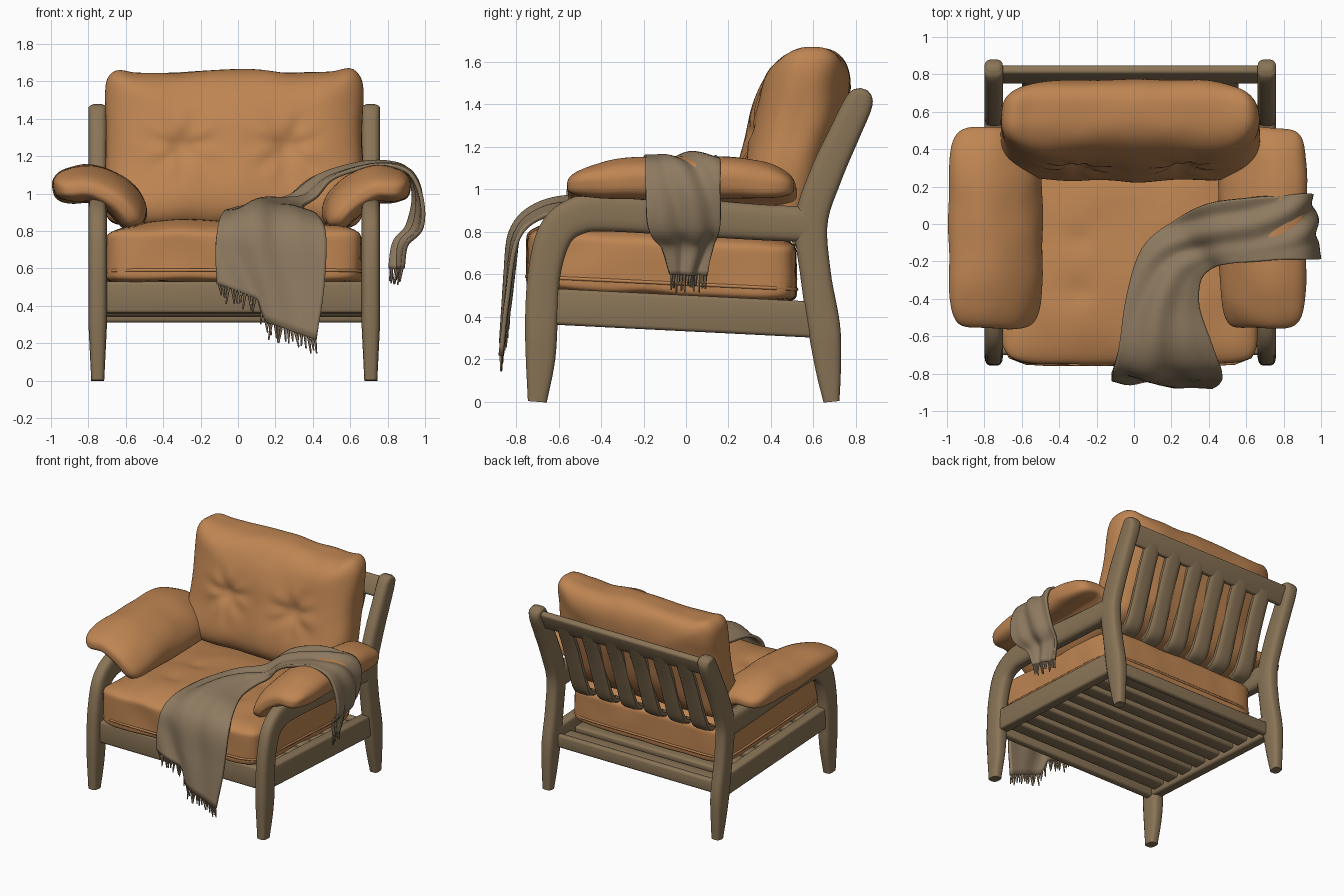
import bpy, bmesh, math, random
from mathutils import Vector, Matrix, noise

random.seed(4)
if "Cube" in bpy.data.objects:
    bpy.data.objects.remove(bpy.data.objects["Cube"], do_unlink=True)

CX = -0.02      # chair centre line
SIDE = 0.73     # side frame distance from the centre line


def material(name, rgb):
    m = bpy.data.materials.new(name)
    m.use_nodes = True
    m.diffuse_color = (*rgb, 1)
    m.node_tree.nodes["Principled BSDF"].inputs["Base Color"].default_value = (*rgb, 1)
    return m


LEATHER = material("tan leather", (0.52, 0.235, 0.085))
WOOD = material("brown wood", (0.25, 0.174, 0.094))
WOOL = material("taupe wool", (0.27, 0.195, 0.118))


def finish(name, bm, mat, angle=40):
    bmesh.ops.recalc_face_normals(bm, faces=bm.faces)
    me = bpy.data.meshes.new(name)
    bm.to_mesh(me)
    bm.free()
    me.materials.append(mat)
    me.shade_smooth()
    me.set_sharp_from_angle(angle=math.radians(angle))
    ob = bpy.data.objects.new(name, me)
    bpy.context.collection.objects.link(ob)
    return ob


def spline(pts, t):
    """Smooth curve through pts, t from 0 to 1."""
    n = len(pts) - 1
    i = min(int(max(t, 0) * n), n - 1)
    f = t * n - i
    b, c = Vector(pts[i]), Vector(pts[i + 1])
    a = Vector(pts[i - 1]) if i else b * 2 - c
    d = Vector(pts[i + 2]) if i + 2 <= n else c * 2 - b
    return b + (c - a) * (f / 2) + (a * 2 - b * 5 + c * 4 - d) * (f * f / 2) \
        + (b * 3 - a - c * 3 + d) * (f ** 3 / 2)


def sweep(name, x, pts, half_x, steps=44, sides=16):
    """Rounded timber along (y, z, half width) points in a side plane."""
    bm = bmesh.new()
    rings = []
    for s in range(steps + 1):
        t = s / steps
        p = spline(pts, t)
        d = spline(pts, min(t + 0.01, 1)) - spline(pts, max(t - 0.01, 0))
        d = Vector((d.x, d.y)).normalized()
        hx = half_x * min(1, 0.7 + p.y, 0.4 + 13 * p.z)
        ring = []
        for k in range(sides):
            a = math.tau * (k + 0.5) / sides
            c, q = (math.copysign(abs(f) ** 0.6, f) for f in (math.cos(a), math.sin(a)))
            ring.append(bm.verts.new((x + c * hx, p.x - d.y * q * p.z, p.y + d.x * q * p.z)))
        rings.append(ring)
    for r0, r1 in zip(rings, rings[1:]):
        for k in range(sides):
            j = (k + 1) % sides
            bm.faces.new((r0[k], r0[j], r1[j], r1[k]))
    bm.faces.new(rings[0])
    bm.faces.new(rings[-1])
    return finish(name, bm, WOOD)


def bar(name, a, b, width, height, up=(0, 0, 1), bevel=0.018):
    """Rounded plank from a to b."""
    a, b = Vector(a), Vector(b)
    d = (b - a).normalized()
    side = Vector(up).cross(d).normalized()
    rot = Matrix((d, side, d.cross(side))).transposed().to_4x4()
    bm = bmesh.new()
    bmesh.ops.create_cube(bm, size=1)
    bmesh.ops.scale(bm, vec=((b - a).length, width, height), verts=bm.verts)
    bmesh.ops.bevel(bm, geom=bm.edges[:], offset=bevel, segments=3, profile=0.5, affect='EDGES')
    bmesh.ops.transform(bm, matrix=Matrix.Translation((a + b) / 2) @ rot, verts=bm.verts)
    return finish(name, bm, WOOD)


def cushion(name, place, pair_k, axis_k, ripple=0.012, cuts=30):
    """Stuffed block: a superellipsoid sent through a placing function."""
    bm = bmesh.new()
    bmesh.ops.create_cube(bm, size=2)
    bmesh.ops.subdivide_edges(bm, edges=bm.edges[:], cuts=cuts, use_grid_fill=True)
    for v in bm.verts:
        x, y, z = (abs(c) for c in v.co)
        r = ((y ** pair_k + z ** pair_k) ** (axis_k / pair_k) + x ** axis_k) ** (1 / axis_k)
        p = Vector(place(*(v.co / r)))
        v.co = p + noise.noise_vector(p * 4.5) * ripple
    return finish(name, bm, LEATHER, 70)


# Side frames: front leg flowing into the arm, back post, side rail
ARM = [(-0.70, 0, 0.045), (-0.685, 0.2, 0.07), (-0.68, 0.4, 0.078), (-0.665, 0.62, 0.078),
       (-0.61, 0.80, 0.085), (-0.50, 0.88, 0.09), (-0.35, 0.895, 0.095), (0, 0.87, 0.09),
       (0.35, 0.845, 0.085), (0.58, 0.835, 0.085)]
POST = [(0.685, 0, 0.038), (0.67, 0.15, 0.06), (0.65, 0.35, 0.077), (0.61, 0.6, 0.073),
        (0.59, 0.85, 0.078), (0.66, 1.07, 0.078), (0.75, 1.27, 0.073), (0.81, 1.40, 0.068),
        (0.83, 1.45, 0.05), (0.838, 1.472, 0.018)]
for side, s in (("right", -1), ("left", 1)):
    x = CX + s * SIDE
    sweep(f"{side}_front_leg_and_arm", x, ARM, 0.05)
    sweep(f"{side}_back_post", x, POST, 0.05)
    inner = x - s * 0.01
    bar(f"{side}_side_rail", (inner, -0.66, 0.45), (inner, 0.64, 0.385), 0.08, 0.17)

# Cross rails
L, R = CX - SIDE, CX + SIDE
bar("front_rail", (L, -0.67, 0.445), (R, -0.67, 0.445), 0.06, 0.17)
bar("back_rail", (L, 0.61, 0.36), (R, 0.61, 0.36), 0.05, 0.10)
bar("top_back_rail", (L, 0.80, 1.375), (R, 0.80, 1.375), 0.05, 0.15, up=(0, 0.42, 0.9))

# Seat slats and wide curved back slats
for i in range(8):
    f = (i + 0.5) / 8
    y, z = -0.64 + 1.24 * f, 0.425 - 0.065 * f
    bar(f"seat_slat_{i + 1}", (L, y, z), (R, y, z), 0.11, 0.05, bevel=0.016)
SLAT = [(0.50, 0.75, 0.024), (0.575, 0.79, 0.028), (0.635, 0.93, 0.024),
        (0.71, 1.15, 0.024), (0.795, 1.36, 0.024)]
for i in range(6):
    sweep(f"back_slat_{i + 1}", CX + (i - 2.5) * 0.205, SLAT, 0.095, steps=16, sides=12)


# Seat cushion with shallow tufts and piping
def seat_place(h, u, v):
    x, y = CX + 0.685 * u, -0.115 + 0.635 * v
    z = 0.637 - 0.03 * v + 0.137 * h
    if h > 0:
        z += h * 0.075 * (1 - u ** 4) * (1 - v ** 4)
        d2 = (abs(u) - 0.4) ** 2 + (abs(v + 0.17) - 0.22) ** 2
        z -= 0.018 * math.exp(-d2 / 0.006)
    return x, y, z


cushion("seat_cushion", seat_place, 11, 13)
pipe = bpy.data.curves.new("seat_piping", 'CURVE')
pipe.dimensions = '3D'
pipe.bevel_depth = 0.009
pipe.bevel_resolution = 1
loop = pipe.splines.new('POLY')
loop.points.add(63)
loop.use_cyclic_u = True
for k, p in enumerate(loop.points):
    c, q = math.cos(math.tau * k / 64), math.sin(math.tau * k / 64)
    r = (abs(c) ** 11 + abs(q) ** 11) ** (-1 / 11)
    p.co = (CX + 0.685 * c * r, -0.115 + 0.635 * q * r, 0.56 - 0.03 * q * r, 1)
pipe.materials.append(LEATHER)
bpy.context.collection.objects.link(bpy.data.objects.new("seat_piping", pipe))


# Back cushion with raised corners, two tufts and radiating creases
def back_place(v, u, w):
    x, y = CX + 0.69 * u, 0.50 + 0.10 * w + 0.235 * v
    z = 1.235 + 0.42 * w
    if w > 0.5:
        z += (w - 0.5) * (0.05 * math.exp(-((abs(u) - 0.9) / 0.09) ** 2) + 0.016 * math.cos(u * 5))
    if v < 0:
        dx, dz = abs(x - CX) - 0.28, z - 1.25
        d = math.hypot(dx, dz)
        y += 0.04 * math.exp(-(d / 0.07) ** 2) + 0.025 * math.exp(-(d / 0.25) ** 2)
        y += 0.006 * math.sin(7 * math.atan2(dz, dx)) * math.exp(-((d - 0.13) / 0.08) ** 2)
    return x, y, z


cushion("back_cushion", back_place, 12, 2.8, cuts=40)

# Arm cushions folded over the arms
FOLD = [(-0.99, 1.03), (-0.89, 1.045), (-0.78, 1.05), (-0.67, 1.00), (-0.59, 0.92), (-0.55, 0.82)]


def arm_place(s):
    def place(h, u, v):
        t = (u + 1) / 2
        p = spline(FOLD, t)
        d = (spline(FOLD, min(t + 0.02, 1)) - spline(FOLD, max(t - 0.02, 0))).normalized()
        p = p + Vector((-d.y, d.x)) * h * (0.105 - 0.015 * v * v)
        reach = CX - p.x - (0.03 * max(0, -u) if s > 0 else 0)
        return CX + s * reach, -0.02 + 0.535 * v, p.y - 0.03 * v ** 4
    return place


for side, s in (("right", -1), ("left", 1)):
    cushion(f"{side}_arm_cushion", arm_place(s), 6, 2.9)

# Throw blanket: pairs of edge points from the front hem over seat and arm
ROWS = [(-0.11, -0.82, 0.46, 0.42, -0.86, 0.27), (-0.12, -0.80, 0.66, 0.46, -0.83, 0.50),
        (-0.11, -0.77, 0.80, 0.47, -0.78, 0.77), (-0.08, -0.65, 0.88, 0.42, -0.65, 0.87),
        (-0.04, -0.40, 0.89, 0.35, -0.45, 0.90), (0.05, -0.13, 0.89, 0.36, -0.30, 0.93),
        (0.22, 0.02, 0.92, 0.43, -0.23, 0.98), (0.40, 0.11, 1.06, 0.51, -0.21, 1.07),
        (0.62, 0.14, 1.13, 0.66, -0.20, 1.125), (0.78, 0.15, 1.14, 0.79, -0.19, 1.14),
        (0.89, 0.16, 1.11, 0.91, -0.19, 1.10), (0.935, 0.16, 1.00, 0.97, -0.19, 0.97),
        (0.90, 0.16, 0.83, 0.97, -0.18, 0.82), (0.83, 0.13, 0.74, 0.89, -0.12, 0.73),
        (0.80, 0.09, 0.60, 0.87, -0.08, 0.60)]


def cloth(s, t):
    def flat(q):
        e = spline(ROWS, q)
        return Vector(e[:3]).lerp(Vector(e[3:]), t), Vector(e[3:]) - Vector(e[:3])
    p, across = flat(s)
    n = across.cross(flat(min(s + 0.01, 1))[0] - flat(max(s - 0.01, 0))[0]).normalized()
    swell = 0.05 * math.exp(-((s - 0.28) / 0.16) ** 2) * math.sin(math.pi * t)
    fold = 0.016 * math.sin(t * 12 + 4 * math.sin(s * 9)) * math.sin(math.pi * min(1, 0.15 + t))
    step = Vector((0, 0, -0.055 * math.tanh((t - 0.45) / 0.03) * math.exp(-s / 0.06)))
    return p + n * (swell + fold + 0.012) + step


bm = bmesh.new()
NS, NT = 90, 36
grid = [[bm.verts.new(cloth(i / NS, j / NT)) for j in range(NT + 1)] for i in range(NS + 1)]
for i in range(NS):
    for j in range(NT):
        bm.faces.new((grid[i][j], grid[i][j + 1], grid[i + 1][j + 1], grid[i + 1][j]))
throw = finish("throw_blanket", bm, WOOL, 80)
thick = throw.modifiers.new("thickness", 'SOLIDIFY')
thick.thickness = 0.022
thick.offset = 0

# Fringe strands along both hems
bm = bmesh.new()
for s, count in ((0, 30), (1, 14)):
    for k in range(count):
        p = cloth(s, (k + 0.5) / count)
        length = random.uniform(0.06, 0.10)
        tilt = Matrix.Rotation(random.uniform(-0.25, 0.25), 4, 'Y')
        move = Matrix.Translation(p + Vector((0, 0, 0.01))) @ tilt \
            @ Matrix.Translation((0, 0, -length / 2))
        bmesh.ops.create_cone(bm, cap_ends=True, segments=5, radius1=0.004, radius2=0.009,
                              depth=length, matrix=move)
finish("blanket_fringe", bm, WOOL)
